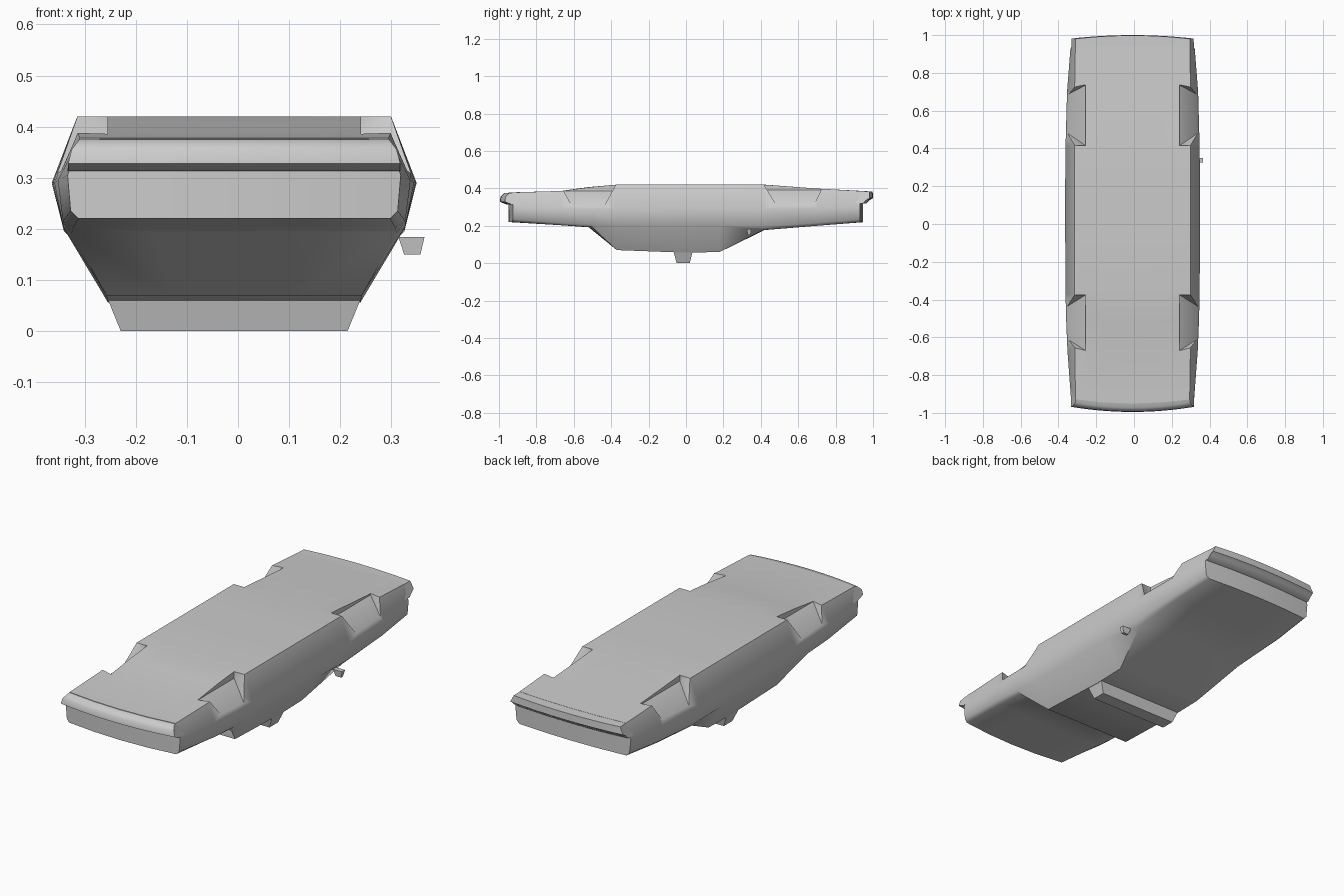
import bpy, bmesh

cube = bpy.data.objects.get("Cube")
if cube:
    bpy.data.objects.remove(cube, do_unlink=True)

OFF = -0.0075  # the body sits slightly off centre because of the side mirror

grey = bpy.data.materials.new("plain_grey")
grey.use_nodes = True
grey.diffuse_color = (0.6, 0.6, 0.6, 1)
bsdf = grey.node_tree.nodes["Principled BSDF"]
bsdf.inputs["Base Color"].default_value = (0.6, 0.6, 0.6, 1)
bsdf.inputs["Roughness"].default_value = 0.8


def finish(bm, name, x=OFF):
    bmesh.ops.recalc_face_normals(bm, faces=bm.faces)
    me = bpy.data.meshes.new(name)
    bm.to_mesh(me)
    bm.free()
    me.materials.append(grey)
    ob = bpy.data.objects.new(name, me)
    ob.location.x = x
    bpy.context.collection.objects.link(ob)
    return ob


def activate(ob):
    bpy.ops.object.select_all(action='DESELECT')
    ob.select_set(True)
    bpy.context.view_layer.objects.active = ob


def smooth(ob, angle=0.85):
    activate(ob)
    bpy.ops.object.shade_smooth_by_angle(angle=angle)


def hull(points, name, x=OFF):
    bm = bmesh.new()
    for p in points:
        bm.verts.new(p)
    bmesh.ops.convex_hull(bm, input=bm.verts)
    return finish(bm, name, x)


def tapered_block(name, low, high, x=OFF):
    """Block between two rectangles, each (x0, x1, y0, y1, z)."""
    pts = [(px, py, r[4]) for r in (low, high) for px in r[:2] for py in r[2:4]]
    return hull(pts, name, x)


# Body sections, front to back:
# y, bow, floor z, floor w, belt w, belt z, shoulder w, shoulder z, roof w, roof z
sections = [
    (-.925, -.025, .378, .302, .326, .305, .320, .235, .305, .220),
    (-.67, 0, .386, .306, .345, .295, .335, .215, .315, .203),
    (-.50, -.02, .407, .307, .352, .29, .335, .205, .318, .192),
    (-.37, 0, .42, .307, .355, .29, .333, .20, .250, .070),
    (0, 0, .42, .307, .357, .29, .333, .20, .247, .056),
    (.18, 0, .42, .307, .357, .29, .333, .20, .247, .060),
    (.41, .01, .42, .307, .355, .29, .333, .195, .315, .177),
    (.70, 0, .399, .307, .347, .295, .335, .215, .318, .200),
    (.93, .015, .386, .303, .329, .305, .322, .235, .305, .219),
]


def half_ring(bm, s):
    y, bow, zt, wt, wm, zm, ws, zs, wr, zr = s
    pts = [(0, zt), (wt / 2, zt), (wt, zt), (wm, zm),
           (ws, zs), (wr, zr), (wr / 2, zr), (0, zr)]
    return [bm.verts.new((x, y + bow * (1 - (x / wm) ** 2), z)) for x, z in pts]


# Body shell: loft one half, close both ends, mirror
bm = bmesh.new()
rings = [half_ring(bm, s) for s in sections]
for a, b in zip(rings, rings[1:]):
    for i in range(len(a) - 1):
        bm.faces.new((a[i], a[i + 1], b[i + 1], b[i]))
for r in (rings[0], rings[-1]):
    for q in ((0, 1, 6, 7), (1, 2, 5, 6), (2, 3, 4, 5)):
        bm.faces.new([r[i] for i in q])
body = finish(bm, "body")
mirror = body.modifiers.new("mirror", 'MIRROR')
mirror.use_clip = True

# Wheel recesses: wedges cut from the floor corners
cutters = []
for y0, y1, i0, i1, z in ((-.67, -.375, .12, .12, .385), (.415, .735, .13, .1, .39)):
    for side in (-1, 1):
        pts = []
        for y, inset in ((y0, i0), (y1, -i1)):
            pts += [(side * .248, y, z), (side * .248, y, .5),
                    (side * .44, y, .5), (side * .44, y + inset, z - .15)]
        cutters.append(hull(pts, "wheel_recess_cutter"))
for c in cutters:
    c.hide_render = True
    m = body.modifiers.new("recess", 'BOOLEAN')
    m.operation = 'DIFFERENCE'
    m.solver = 'EXACT'
    m.object = c
activate(body)
for m in list(body.modifiers):
    bpy.ops.object.modifier_apply(modifier=m.name)
for c in cutters:
    bpy.data.objects.remove(c, do_unlink=True)
smooth(body)


# Bumpers: a small profile (y, z, half width) carried across the bowed end
def bumper(name, profile, bow, steps=12):
    bm = bmesh.new()
    rows = []
    for k in range(steps + 1):
        t = 2 * k / steps - 1
        rows.append([bm.verts.new((t * w, y + bow * (1 - t * t), z))
                     for y, z, w in profile])
    n = len(profile)
    for a, b in zip(rows, rows[1:]):
        for i in range(n):
            j = (i + 1) % n
            bm.faces.new((a[i], a[j], b[j], b[i]))
    bm.faces.new(rows[0])
    bm.faces.new(rows[-1])
    smooth(finish(bm, name))


bumper("front_bumper", [(-.89, .376, .303), (-.945, .375, .303), (-.965, .355, .318),
                        (-.968, .328, .325), (-.93, .313, .324), (-.89, .313, .326)], -.027)
bumper("rear_bumper", [(.89, .386, .303), (.98, .384, .303), (.982, .348, .322),
                       (.962, .336, .324), (.945, .318, .324), (.89, .318, .326)], .018)

# Roof bar, lowest part
tapered_block("roof_bar", (-.222, .222, -.05, .02, 0), (-.249, .249, -.068, .036, .066))

# Single left side mirror
tapered_block("left_side_mirror", (.325, .357, .33, .345, .15), (.314, .365, .325, .35, .184), 0)
